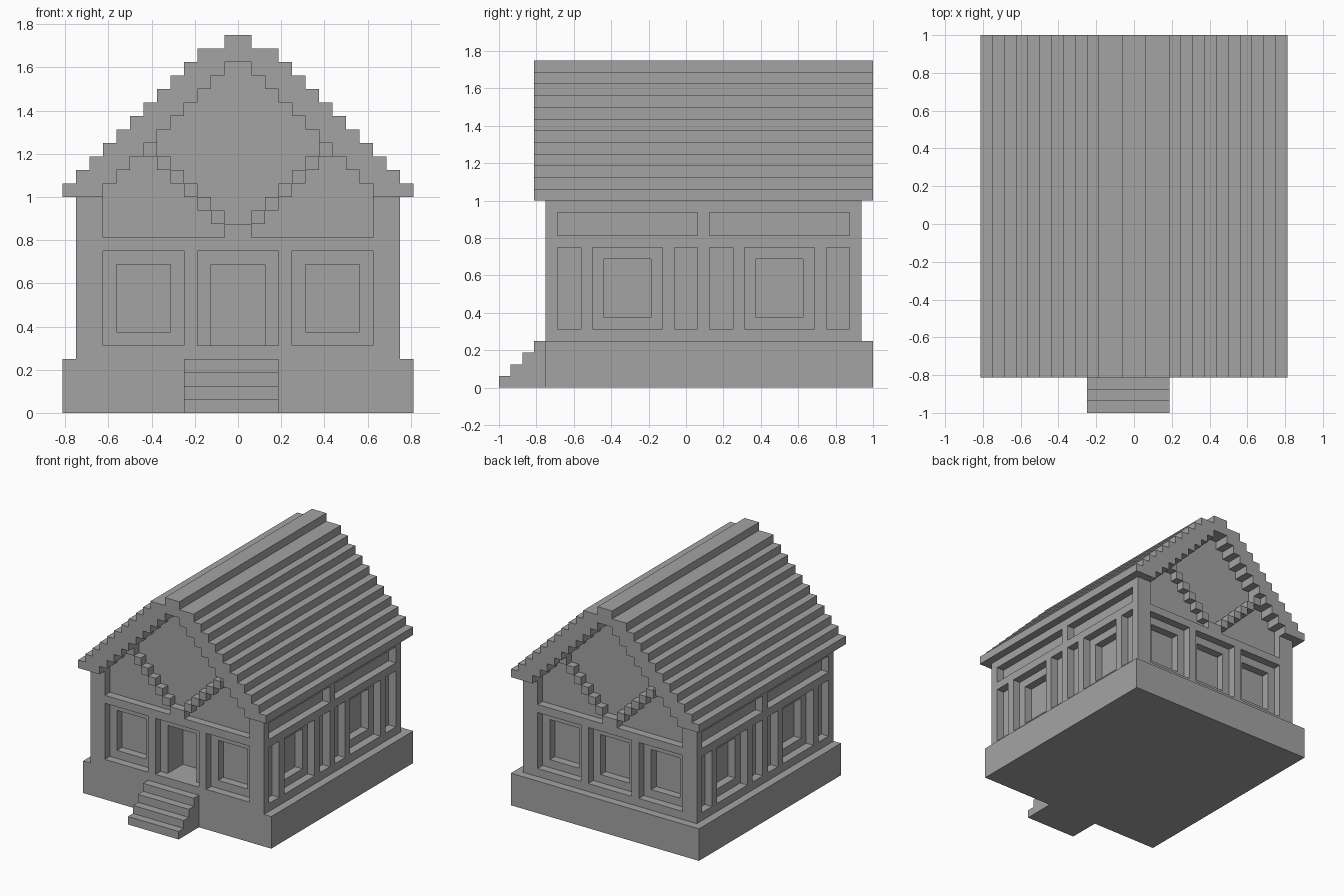
import bpy
import bmesh

U = 1 / 16  # block size

cube = bpy.data.objects.get("Cube")
if cube:
    bpy.data.objects.remove(cube, do_unlink=True)

grey = bpy.data.materials.new("stone grey")
grey.use_nodes = True
tone = (0.37, 0.37, 0.37, 1)
grey.diffuse_color = tone
grey.node_tree.nodes["Principled BSDF"].inputs["Base Color"].default_value = tone


def finish(name, bm):
    bmesh.ops.recalc_face_normals(bm, faces=bm.faces)
    mesh = bpy.data.meshes.new(name)
    bm.to_mesh(mesh)
    bm.free()
    mesh.materials.append(grey)
    obj = bpy.data.objects.new(name, mesh)
    bpy.context.collection.objects.link(obj)
    return obj


def boxes(name, spans):
    """One object of boxes, each (x0, x1, y0, y1, z0, z1) in blocks."""
    bm = bmesh.new()
    for x0, x1, y0, y1, z0, z1 in spans:
        verts = bmesh.ops.create_cube(bm, size=1)["verts"]
        for v in verts:
            v.co.x = (x0 if v.co.x < 0 else x1) * U
            v.co.y = (y0 if v.co.y < 0 else y1) * U
            v.co.z = (z0 if v.co.z < 0 else z1) * U
    return finish(name, bm)


def stepped_prism(name, layers, ranges):
    """Extrude a symmetric stepped outline; layers are (half width, z0, z1)."""
    half = [(w, z) for w, z0, z1 in layers for z in (z0, z1)]
    outline = half + [(-w, z) for w, z in reversed(half)]
    bm = bmesh.new()
    for y0, y1 in ranges:
        face = bm.faces.new([bm.verts.new((x * U, y0 * U, z * U)) for x, z in outline])
        new = bmesh.ops.extrude_face_region(bm, geom=[face])["geom"]
        moved = [g for g in new if isinstance(g, bmesh.types.BMVert)]
        bmesh.ops.translate(bm, verts=moved, vec=(0, (y1 - y0) * U, 0))
    return finish(name, bm)


def cut(target, cutter):
    cutter.hide_render = True
    mod = target.modifiers.new("cut", 'BOOLEAN')
    mod.operation = 'DIFFERENCE'
    mod.solver = 'EXACT'
    mod.object = cutter
    bpy.context.view_layer.objects.active = target
    bpy.ops.object.modifier_apply(modifier=mod.name)


FRONT, BACK, SIDE = -12, 15, 12

# Plinth and entrance steps
boxes("plinth", [(-13, 13, FRONT, 16, 0, 4)])
boxes("entrance_steps", [(-4, 3, i - 16, FRONT, i, i + 1) for i in range(4)])

# Walls and roof
walls = boxes("walls", [(-SIDE, SIDE, FRONT, BACK, 4, 16)])
roof = stepped_prism(
    "stepped_roof",
    [(13 - i, 16 + i, 17 + i) for i in range(11)] + [(1, 27, 28)],
    [(-13, 16)])

# Recessed panels, one block deep, and deeper window and door openings
panels, openings = [], []


def end_panel(x0, x1, z0, z1, depth, front, store):
    ys = (FRONT - 2, FRONT + depth) if front else (BACK - depth, BACK + 2)
    store.append((x0, x1, *ys, z0, z1))


def side_panel(y0, y1, z0, z1, depth, store):
    store.append((SIDE - depth, SIDE + 2, y0, y1, z0, z1))
    store.append((-SIDE - 2, depth - SIDE, y0, y1, z0, z1))


for front in (True, False):
    for x in (-7, 0, 7):
        end_panel(x - 3, x + 3, 5, 12, 1, front, panels)
        if front and x == 0:
            end_panel(x - 2, x + 2, 5, 11, 4, front, openings)  # doorway
        else:
            end_panel(x - 2, x + 2, 6, 11, 2, front, openings)

for start in (-11, 2):
    side_panel(start, start + 12, 13, 15, 1, panels)
    side_panel(start, start + 2, 5, 12, 1, panels)
    side_panel(start + 3, start + 9, 5, 12, 1, panels)
    side_panel(start + 10, start + 12, 5, 12, 1, panels)
    side_panel(start + 4, start + 8, 6, 11, 2, openings)

# Stepped gable recess, shared by walls and roof
gable = stepped_prism(
    "gable_cutter",
    [(10, 13, 17)] + [(10 - i, 16 + i, 17 + i) for i in range(1, 10)],
    [(-15, FRONT + 1), (BACK - 1, 18)])

cutters = [boxes("panel_cutter", panels), boxes("opening_cutter", openings), gable]
for cutter in cutters:
    cut(walls, cutter)
cut(roof, gable)
for cutter in cutters:
    bpy.data.objects.remove(cutter, do_unlink=True)

# Diagonal block trim in each gable
for name, y in (("front_gable_trim", FRONT), ("back_gable_trim", BACK - 1)):
    trim = [(-1, 1, y, y + 1, 13, 14)]
    for k in range(1, 7):
        trim.append((k, k + 1, y, y + 1, 13 + k, 14 + k))
        trim.append((-k - 1, -k, y, y + 1, 13 + k, 14 + k))
    boxes(name, trim)
